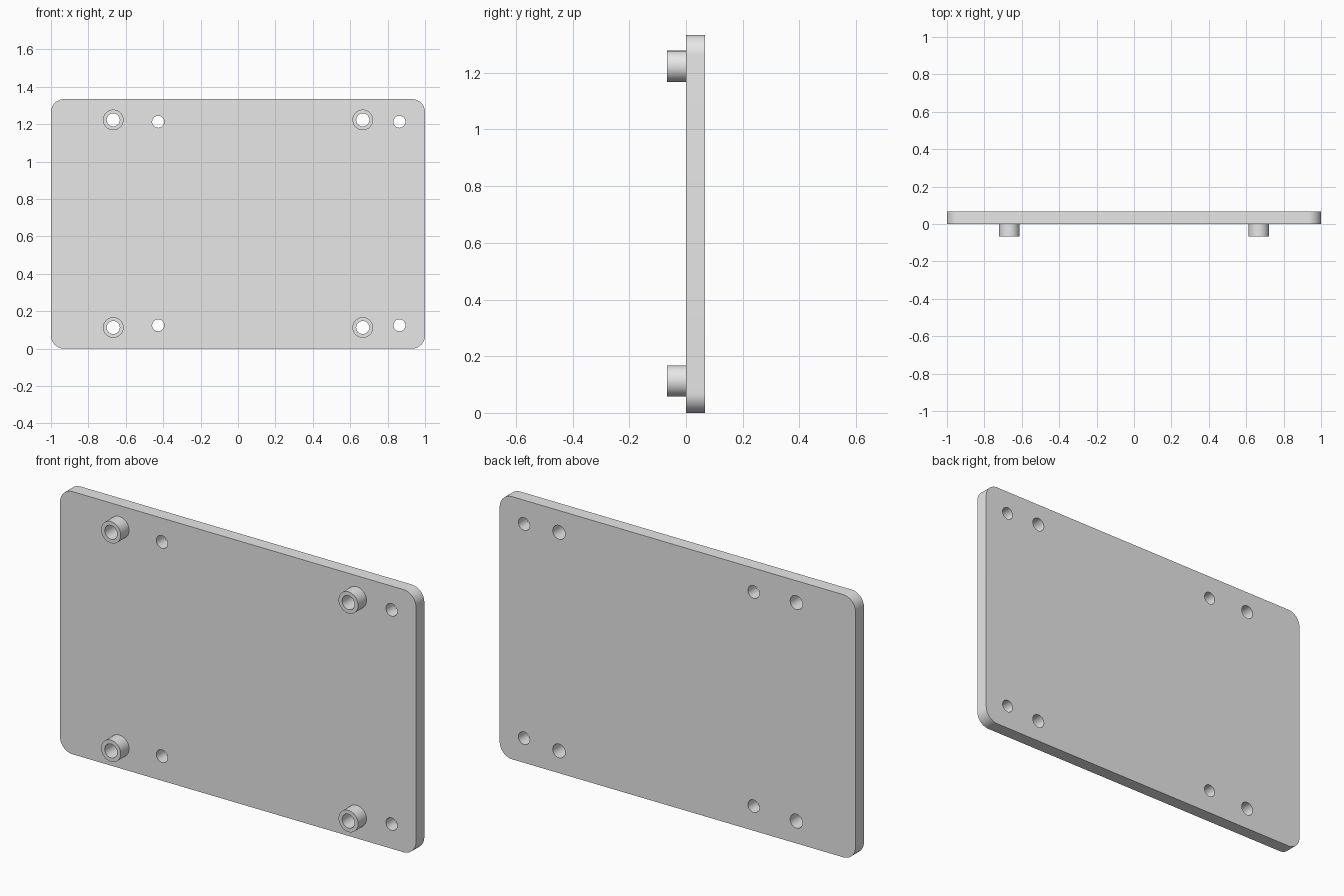
import bpy
import bmesh
import math
from mathutils import Vector

cube = bpy.data.objects.get("Cube")
if cube:
    bpy.data.objects.remove(cube, do_unlink=True)

# Dimensions
WIDTH, HEIGHT, THICK = 2.0, 1.334, 0.067
CORNER_R = 0.07
BOSS_R, BORE_R, HOLE_R = 0.055, 0.035, 0.032
BOSS_SPOTS = [(x, z) for x in (-0.667, 0.667) for z in (0.113, 1.223)]
HOLE_SPOTS = [(x, z) for x in (-0.427, 0.863) for z in (0.125, 1.213)]

grey = bpy.data.materials.new("plain grey")
grey.use_nodes = True
grey.diffuse_color = (0.8, 0.8, 0.8, 1)
grey.node_tree.nodes["Principled BSDF"].inputs["Base Color"].default_value = (0.8, 0.8, 0.8, 1)


def circle(cx, cz, r, n=48):
    return [(cx + r * math.cos(2 * math.pi * i / n),
             cz + r * math.sin(2 * math.pi * i / n)) for i in range(n)]


def rounded_rectangle(w, h, r, steps=12):
    corners = [(w / 2 - r, h - r), (-w / 2 + r, h - r), (-w / 2 + r, r), (w / 2 - r, r)]
    points = []
    for k, (cx, cz) in enumerate(corners):
        for i in range(steps + 1):
            a = math.pi / 2 * (k + i / steps)
            points.append((cx + r * math.cos(a), cz + r * math.sin(a)))
    return points


def extruded_part(name, loops, y0, y1):
    """Fill an outline with holes in the xz plane and extrude it along y."""
    bm = bmesh.new()
    edges = []
    for loop in loops:
        verts = [bm.verts.new((x, y0, z)) for x, z in loop]
        edges += [bm.edges.new((v, verts[(i + 1) % len(verts)])) for i, v in enumerate(verts)]
    bmesh.ops.triangle_fill(bm, edges=edges, use_beauty=True, normal=Vector((0, -1, 0)))
    extruded = bmesh.ops.extrude_face_region(bm, geom=bm.faces[:], use_keep_orig=True)
    moved = [g for g in extruded["geom"] if isinstance(g, bmesh.types.BMVert)]
    bmesh.ops.translate(bm, verts=moved, vec=(0, y1 - y0, 0))
    bmesh.ops.recalc_face_normals(bm, faces=bm.faces[:])
    mesh = bpy.data.meshes.new(name)
    bm.to_mesh(mesh)
    bm.free()
    mesh.materials.append(grey)
    obj = bpy.data.objects.new(name, mesh)
    bpy.context.collection.objects.link(obj)
    bpy.ops.object.select_all(action='DESELECT')
    obj.select_set(True)
    bpy.context.view_layer.objects.active = obj
    bpy.ops.object.shade_smooth_by_angle(angle=math.radians(30))
    return obj


# Rounded plate with boss bores and small screw holes
extruded_part(
    "mounting_plate",
    [rounded_rectangle(WIDTH, HEIGHT, CORNER_R)]
    + [circle(x, z, BORE_R) for x, z in BOSS_SPOTS]
    + [circle(x, z, HOLE_R) for x, z in HOLE_SPOTS],
    0, THICK)

# Hollow standoffs on the front
for x, z in BOSS_SPOTS:
    name = f"standoff_{'upper' if z > HEIGHT / 2 else 'lower'}_{'left' if x > 0 else 'right'}"
    extruded_part(name, [circle(x, z, BOSS_R), circle(x, z, BORE_R)], -THICK, 0)
